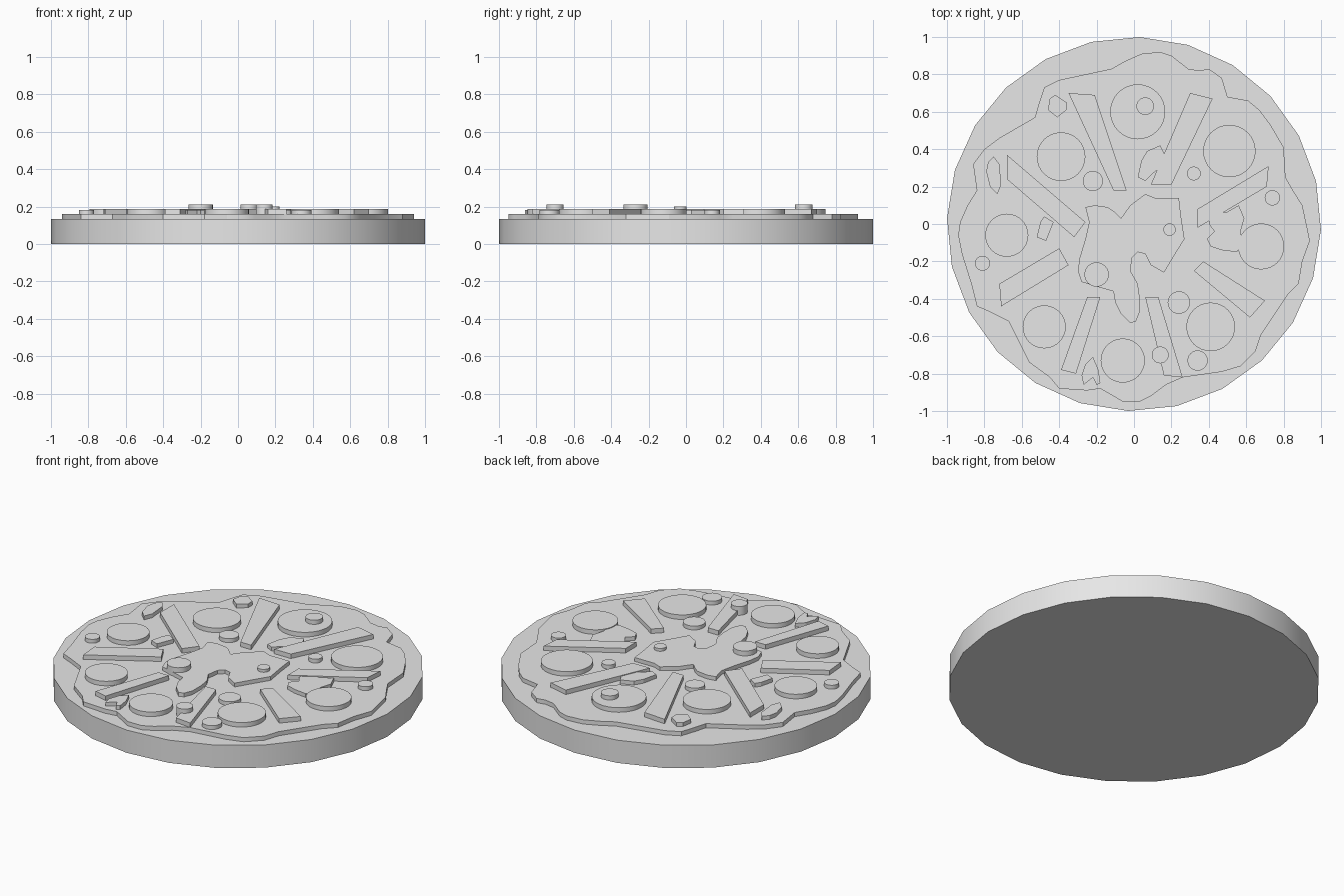
import bpy
import bmesh
import math

# Remove the default cube only
default_cube = bpy.data.objects.get("Cube")
if default_cube:
    bpy.data.objects.remove(default_cube, do_unlink=True)

# Layer heights
BASE_TOP = 0.135
LAYER_TOP = 0.16
PIECE_TOP = 0.187
RAISED_TOP = 0.212
SINK = 0.004

# Single plain colour
TONE = 0.8
grey = bpy.data.materials.new("plain grey")
grey.use_nodes = True
grey.diffuse_color = (TONE, TONE, TONE, 1)
shader = next(n for n in grey.node_tree.nodes if n.type == "BSDF_PRINCIPLED")
shader.inputs["Base Color"].default_value = (TONE, TONE, TONE, 1)


def slab(name, outline, bottom, top):
    """Extrude a closed flat outline into a solid slab."""
    mesh = bpy.data.meshes.new(name)
    bm = bmesh.new()
    face = bm.faces.new([bm.verts.new((x, y, bottom)) for x, y in outline])
    extruded = bmesh.ops.extrude_face_region(bm, geom=[face], use_keep_orig=True)
    raised = [v for v in extruded["geom"] if isinstance(v, bmesh.types.BMVert)]
    bmesh.ops.translate(bm, verts=raised, vec=(0, 0, top - bottom))
    bmesh.ops.recalc_face_normals(bm, faces=bm.faces)
    bm.to_mesh(mesh)
    bm.free()
    mesh.materials.append(grey)
    part = bpy.data.objects.new(name, mesh)
    bpy.context.collection.objects.link(part)
    return part


def circle(x, y, radius, sides, turn=0.0):
    """Points of a regular polygon around a centre."""
    angles = [turn + math.tau * i / sides for i in range(sides)]
    return [(x + radius * math.cos(a), y + radius * math.sin(a)) for a in angles]


def smooth(part):
    """Smooth the rounded walls and keep the rims sharp."""
    bpy.ops.object.select_all(action="DESELECT")
    part.select_set(True)
    bpy.context.view_layer.objects.active = part
    bpy.ops.object.shade_smooth_by_angle(angle=math.radians(30))


# Round base
smooth(slab("round_base", circle(0, 0, 1, 24, math.radians(-1.8)), 0, BASE_TOP))

# Thin wavy layer over the base
layer_outline = [
    (.04, .91), (.14, .92), (.2, .9), (.29, .83), (.35, .82), (.4, .83),
    (.47, .78), (.5, .68), (.61, .66), (.67, .61), (.73, .53), (.8, .41),
    (.81, .25), (.85, .18), (.9, .1), (.93, -.04), (.94, -.09), (.9, -.2),
    (.88, -.32), (.82, -.38), (.76, -.47), (.68, -.59), (.65, -.68), (.57, -.76),
    (.47, -.79), (.26, -.82), (.17, -.86), (.09, -.92), (.03, -.95), (-.06, -.95),
    (-.11, -.92), (-.18, -.88), (-.25, -.89), (-.4, -.88), (-.45, -.82),
    (-.56, -.74), (-.61, -.64), (-.67, -.52), (-.77, -.47), (-.84, -.44),
    (-.87, -.32), (-.92, -.16), (-.94, -.06), (-.93, .01), (-.89, .1),
    (-.84, .18), (-.86, .32), (-.8, .4), (-.72, .46), (-.53, .57), (-.51, .64),
    (-.48, .73), (-.4, .77), (-.12, .83), (-.05, .87),
]
smooth(slab("wavy_layer", layer_outline, BASE_TOP - SINK, LAYER_TOP))

# Irregular patch in the middle
patch_outline = [
    (.06, .16), (.11, .14), (.24, .14), (.25, .05), (.27, -.08), (.22, -.16),
    (.16, -.26), (.09, -.22), (.06, -.16), (.02, -.15), (-.01, -.18), (-.02, -.25),
    (.02, -.32), (.03, -.39), (.03, -.47), (.01, -.52), (-.02, -.53), (-.07, -.48),
    (-.1, -.42), (-.11, -.36), (-.18, -.34), (-.28, -.31), (-.3, -.25),
    (-.29, -.18), (-.26, -.08), (-.24, .01), (-.26, .09), (-.21, .1),
    (-.14, .09), (-.11, .07), (-.07, .03), (-.02, .1),
]
smooth(slab("middle_patch", patch_outline, LAYER_TOP - SINK, PIECE_TOP - SINK))

# Tapered strips radiating from the middle
strips = {
    "back_right": [(-.35, .7), (-.21, .69), (-.04, .18), (-.11, .18)],
    "back_left": [(.3, .7), (.42, .67), (.2, .21), (.09, .21)],
    "upper_right": [(-.68, .37), (-.26, .01), (-.32, -.07), (-.68, .24)],
    "upper_left": [(.72, .31), (.71, .2), (.34, -.02), (.34, .08)],
    "lower_right": [(-.72, -.32), (-.4, -.13), (-.35, -.22), (-.71, -.44)],
    "lower_left": [(.37, -.2), (.7, -.41), (.62, -.5), (.32, -.25)],
    "front_right": [(-.25, -.39), (-.18, -.39), (-.31, -.8), (-.39, -.78)],
    "front_left": [(.06, -.39), (.13, -.39), (.26, -.82), (.16, -.81)],
}
for place, outline in strips.items():
    slab("strip_" + place, outline, LAYER_TOP - SINK, PIECE_TOP)

# Large discs in a ring
large_discs = [
    (.02, .6, .147), (-.39, .36, .13), (.51, .39, .14), (-.68, -.06, .115),
    (.68, -.12, .123), (-.48, -.55, .115), (.41, -.55, .13), (-.06, -.73, .118),
]
for x, y, radius in large_discs:
    smooth(slab("large_disc", circle(x, y, radius, 32), LAYER_TOP - SINK, PIECE_TOP))

# Small discs lying on the wavy layer
small_discs = [
    (-.22, .23, .054), (.32, .27, .037), (.74, .14, .041),
    (-.81, -.21, .04), (.24, -.42, .06), (.34, -.73, .054),
]
for x, y, radius in small_discs:
    smooth(slab("small_disc", circle(x, y, radius, 24), LAYER_TOP - SINK, PIECE_TOP - SINK))

# Small discs stacked on other pieces
stacked_discs = [(.06, .63, .047), (.19, -.03, .033), (-.2, -.27, .065), (.14, -.7, .045)]
for x, y, radius in stacked_discs:
    top = RAISED_TOP if radius > .04 else RAISED_TOP - .012
    smooth(slab("stacked_disc", circle(x, y, radius, 24), LAYER_TOP - SINK, top))

# Ragged crumbs scattered between the strips
crumbs = {
    "back_right": [(-.42, .69), (-.36, .65), (-.36, .61), (-.41, .57),
                   (-.46, .61), (-.45, .67)],
    "outer_right": [(-.75, .36), (-.72, .32), (-.71, .21), (-.73, .16),
                    (-.77, .2), (-.79, .28), (-.78, .33)],
    "inner_right": [(-.48, .04), (-.43, .01), (-.47, -.09), (-.52, -.07), (-.5, .01)],
    "back": [(.14, .42), (.17, .36), (.14, .3), (.1, .27), (.06, .23),
             (.02, .25), (.04, .34), (.07, .39)],
    "left": [(.56, .1), (.59, .03), (.57, -.04), (.58, -.1), (.55, -.15), (.47, -.14),
             (.41, -.12), (.39, -.08), (.43, -.04), (.4, 0), (.41, .08), (.49, .06)],
    "front": [(-.22, -.71), (-.19, -.78), (-.18, -.85), (-.2, -.86),
              (-.22, -.82), (-.27, -.86), (-.28, -.81), (-.26, -.75)],
}
for place, outline in crumbs.items():
    slab("crumb_" + place, outline, LAYER_TOP - SINK, PIECE_TOP - SINK)
